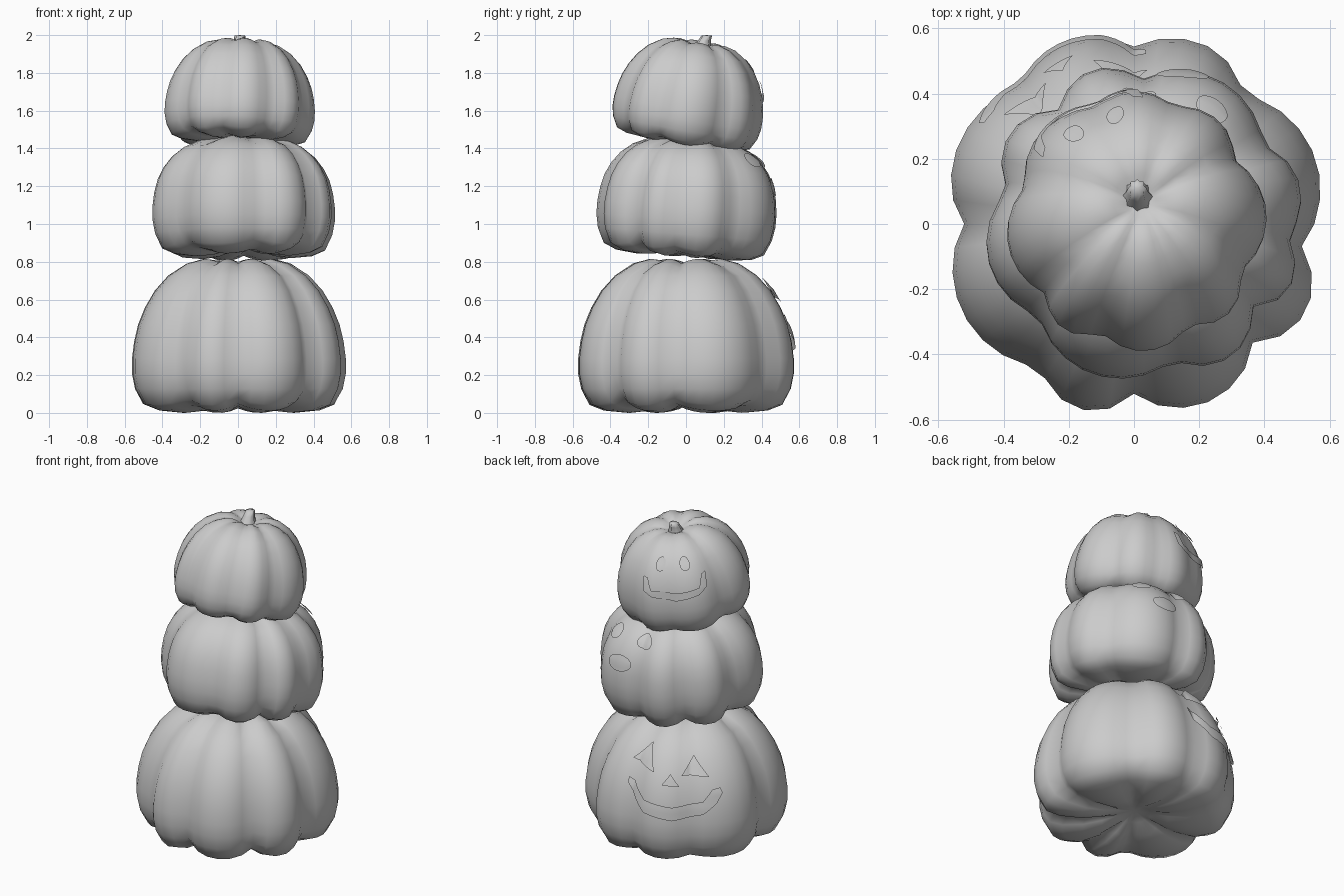
import bpy, bmesh, math
from mathutils import Vector, Matrix

if "Cube" in bpy.data.objects:
    bpy.data.objects.remove(bpy.data.objects["Cube"])

# Pumpkin profile, outer radius against height, from underside dimple to top dip
PROFILE = [(0.0, .075), (.1, .05), (.2, .015), (.32, .003), (.45, .015), (.53, .045), (.575, .13), (.592, .21),
           (.592, .29), (.58, .38), (.558, .47), (.52, .56), (.465, .65), (.39, .73),
           (.29, .795), (.2, .818), (.13, .81), (.07, .78), (0.0, .75)]
# Middle pumpkin is more barrel shaped
MID_PROFILE = [(r, z + .06 * math.sin(math.pi * min(z, .8) / .8) * (r > .3)) for r, z in PROFILE]
SEGS = 48
# Grooves: angle in degrees, depth
BASE_GROOVES = [(50, .13), (90, .08), (128, .07), (180, .12), (237, .12), (270, .12), (315, .13), (352, .13)]
MID_GROOVES = [(32, .12), (91, .12), (127, .13), (167, .14), (222, .13), (282, .13), (322, .15), (354, .1)]
TOP_GROOVES = [(a - 18, d) for a, d in BASE_GROOVES]


def lobe(deg, grooves):
    """Radius factor at an angle: 1 on a rib, smaller in a groove."""
    gs = grooves + [(grooves[0][0] + 360, grooves[0][1])]
    deg = (deg - gs[0][0]) % 360 + gs[0][0]
    for (a, da), (b, db) in zip(gs, gs[1:]):
        if a <= deg <= b:
            t = (deg - a) / (b - a)
            depth = da + (db - da) * t
            return 1 - depth * (1 - math.sin(math.pi * t) ** .8)
    return 1


def side_radius(z, profile):
    side = profile[5:15]
    for (r0, z0), (r1, z1) in zip(side, side[1:]):
        if z0 <= z <= z1:
            return r0 + (r1 - r0) * (z - z0) / (z1 - z0)
    return side[0][0]


def finish(name, bm, matrix):
    bmesh.ops.transform(bm, matrix=matrix, verts=bm.verts)
    bmesh.ops.remove_doubles(bm, verts=bm.verts, dist=.0001)
    bmesh.ops.recalc_face_normals(bm, faces=bm.faces)
    for f in bm.faces:
        f.smooth = True
    me = bpy.data.meshes.new(name)
    bm.to_mesh(me)
    bm.free()
    ob = bpy.data.objects.new(name, me)
    bpy.context.collection.objects.link(ob)
    return ob


def grid(rows, closed=False):
    """Skin rows of points with quads."""
    bm = bmesh.new()
    vs = [[bm.verts.new(p) for p in row] for row in rows]
    n = len(rows[0])
    for a, b in zip(vs, vs[1:]):
        for i in range(n if closed else n - 1):
            j = (i + 1) % n
            bm.faces.new((a[i], a[j], b[j], b[i]))
    return bm


def pumpkin(name, profile, grooves, matrix):
    rows = []
    for n, (r, z) in enumerate(profile):
        # grooves also cut up into the underside and down into the crown
        cut = .3 if 2 <= n <= 5 else -.2 if 14 <= n <= 16 else 0
        row = []
        for i in range(SEGS):
            d = i * 360 / SEGS
            f = lobe(d, grooves)
            row.append((r * f * math.cos(math.radians(d)), r * f * math.sin(math.radians(d)), z + cut * (1 - f)))
        rows.append(row)
    return finish(name, grid(rows, True), matrix)


def resample(pts, n):
    out = []
    for i in range(n + 1):
        t = i / n * (len(pts) - 1)
        k = min(int(t), len(pts) - 2)
        out.append(Vector(pts[k]).lerp(Vector(pts[k + 1]), t - k))
    return out


def patch(name, upper, lower, profile, grooves, matrix, n=12):
    """Thin face piece laid on the skin, edges given as (angle, height)."""
    up, lo = resample(upper, n), resample(lower, n)
    rows = []
    for s in (0, .25, .5, .75, 1):
        row = []
        for u, l in zip(up, lo):
            a, z = u.lerp(l, s)
            k = side_radius(z, profile) * lobe(a, grooves) + .014
            row.append((k * math.cos(math.radians(a)), k * math.sin(math.radians(a)), z + .006))
        rows.append(row)
    return finish(name, grid(rows), matrix)


def oval(a, z, w, h):
    arc = [math.pi * (1 - i / 12) for i in range(13)]
    return [[(a + w * math.cos(t), z + s * h * math.sin(t)) for t in arc] for s in (1, -1)]


def placed(loc, tilt_x, tilt_y, s, sz):
    return (Matrix.Translation(loc) @ Matrix.Rotation(math.radians(tilt_y), 4, 'Y')
            @ Matrix.Rotation(math.radians(tilt_x), 4, 'X') @ Matrix.Diagonal((s, s, sz, 1)))


BOTTOM = (PROFILE, BASE_GROOVES, placed((0, 0, -.003), 0, 0, 1, 1))
MIDDLE = (MID_PROFILE, MID_GROOVES, placed((.03, -.012, .822), -4.5, 0, .83, .78))
TOP = (PROFILE, TOP_GROOVES, placed((0, -.02, 1.425), -9.5, 2.5, .675, .67))

# Three stacked pumpkins
pumpkin("bottom_pumpkin", *BOTTOM)
pumpkin("middle_pumpkin", *MIDDLE)
pumpkin("top_pumpkin", *TOP)

# Bottom face: triangle eyes, nose and a toothless grin
patch("bottom_eye_a", [(85, .62), (97, .72), (104, .58)], [(85, .62), (95, .6), (104, .58)], *BOTTOM)
patch("bottom_eye_b", [(122, .57), (131, .67), (140, .56)], [(122, .57), (131, .565), (140, .56)], *BOTTOM)
patch("bottom_nose", [(110, .52), (115, .58), (121, .51)], [(110, .52), (116, .515), (121, .51)], *BOTTOM)
patch("bottom_mouth",
      [(86, .52), (91, .5), (100, .42), (117, .395), (135, .42), (141, .49), (146, .5)],
      [(86, .49), (91, .43), (100, .345), (117, .315), (135, .345), (143, .41), (147, .47)], *BOTTOM, 24)

# Middle face: round eyes and an open mouth
for part, args in {"middle_eye_a": (92, .69, 8, .045), "middle_eye_b": (57, .69, 8, .045),
                   "middle_mouth": (75, .52, 10, .06)}.items():
    patch(part, *oval(*args), *MIDDLE)

# Top face: oval eyes and a wide smile
for part, a in (("top_eye_a", 105), ("top_eye_b", 132)):
    patch(part, *oval(a, .68, 5.5, .05), *TOP)
patch("top_mouth",
      [(88, .59), (93, .58), (97, .48), (119, .455), (141, .48), (146, .58), (151, .59)],
      [(88, .57), (90, .47), (98, .42), (119, .385), (140, .42), (148, .47), (151, .57)], *TOP, 24)

# Ridged stem leaning back
rows = []
for r, y, z in ((.055, .075, 1.9), (.042, .085, 1.935), (.03, .098, 1.972), (.025, .11, 1.997), (0, .11, 2.0)):
    rows.append([(.01 + r * (1 + .12 * (-1) ** i) * math.cos(i * math.pi / 8),
                  y + r * (1 + .12 * (-1) ** i) * math.sin(i * math.pi / 8), z) for i in range(16)])
finish("stem", grid(rows, True), Matrix())
